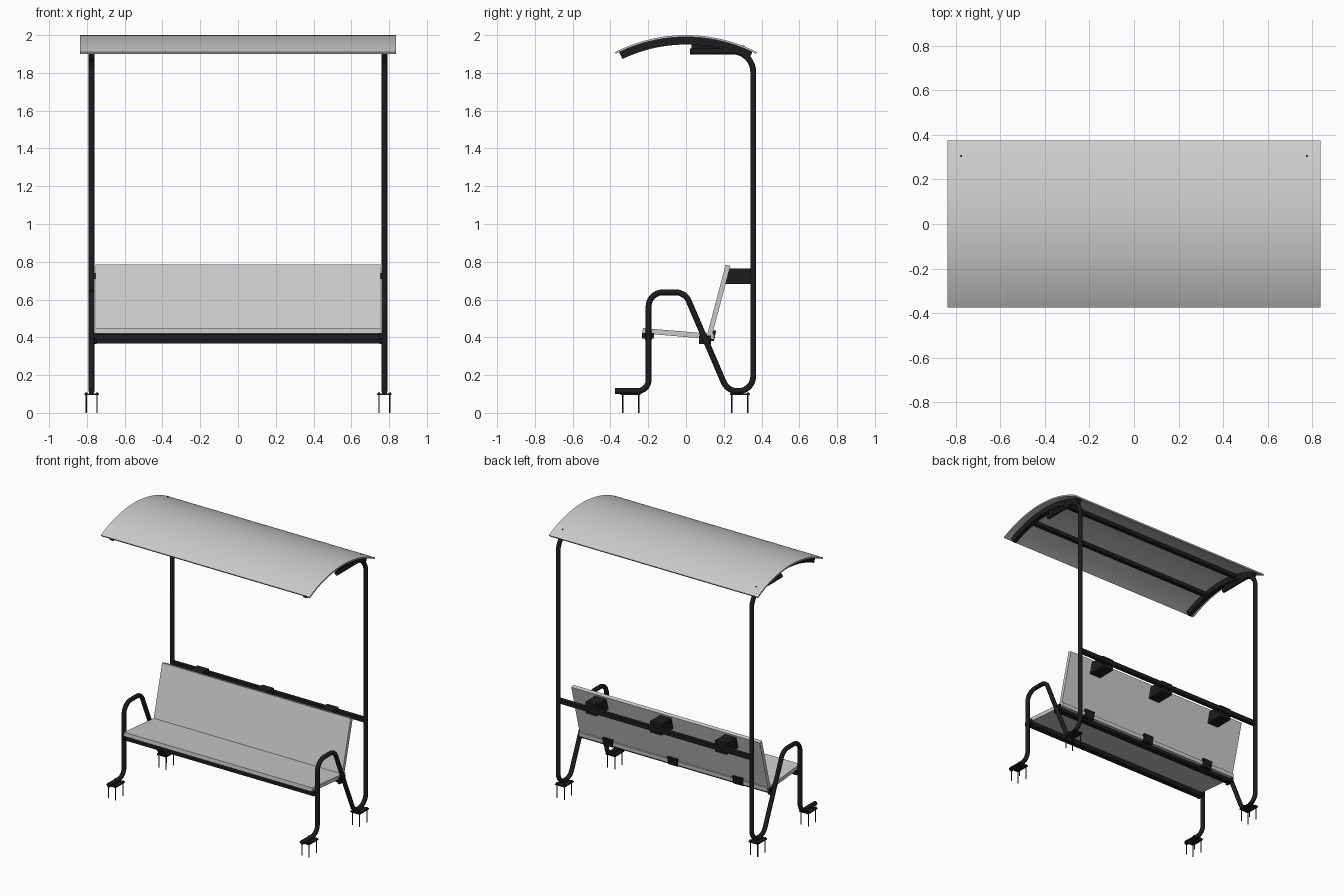
import bpy, bmesh, math
from mathutils import Vector

if "Cube" in bpy.data.objects:
    bpy.data.objects.remove(bpy.data.objects["Cube"])

dark = bpy.data.materials.new("dark_metal")
dark.diffuse_color = (0.012, 0.012, 0.014, 1)
dark.use_nodes = True
dark.node_tree.nodes["Principled BSDF"].inputs["Base Color"].default_value = dark.diffuse_color


def finish(ob, mat, smooth=False):
    if mat:
        ob.data.materials.append(mat)
    if smooth:
        bpy.ops.object.select_all(action='DESELECT')
        ob.select_set(True)
        bpy.context.view_layer.objects.active = ob
        bpy.ops.object.shade_smooth_by_angle(angle=math.radians(35))
    return ob


def prism(name, profile, x0, x1, mat=dark, smooth=False):
    """Extrude a (y, z) profile along x."""
    bm = bmesh.new()
    a = [bm.verts.new((x0, y, z)) for y, z in profile]
    b = [bm.verts.new((x1, y, z)) for y, z in profile]
    n = len(profile)
    bm.faces.new(a)
    bm.faces.new(b[::-1])
    for i in range(n):
        bm.faces.new((a[i], b[i], b[(i + 1) % n], a[(i + 1) % n]))
    bmesh.ops.recalc_face_normals(bm, faces=bm.faces)
    me = bpy.data.meshes.new(name)
    bm.to_mesh(me)
    bm.free()
    ob = bpy.data.objects.new(name, me)
    bpy.context.collection.objects.link(ob)
    return finish(ob, mat, smooth)


def box(name, x0, x1, y0, y1, z0, z1, mat=dark):
    return prism(name, [(y0, z0), (y1, z0), (y1, z1), (y0, z1)], x0, x1, mat)


def slab(name, p, q, t, x0, x1, mat=None):
    """Board whose visible face runs p to q, thickness t to the right of p->q."""
    p, q = Vector(p), Vector(q)
    d = (q - p).normalized()
    n = Vector((d.y, -d.x)) * t
    return prism(name, [p, q, q + n, p + n], x0, x1, mat)


def arc(r0, r1, a0, a1, zc, n=32):
    angs = [math.radians(a0 + (a1 - a0) * i / n) for i in range(n + 1)]
    return ([(r1 * math.sin(a), zc + r1 * math.cos(a)) for a in angs] +
            [(r0 * math.sin(a), zc + r0 * math.cos(a)) for a in reversed(angs)])


def fillet(corners, n=10):
    """Round (y, z, radius) corners into a polyline."""
    out = []
    for i, (y, z, r) in enumerate(corners):
        c = Vector((y, z))
        if r == 0:
            out.append(c)
            continue
        u = (Vector(corners[i - 1][:2]) - c).normalized()
        v = (Vector(corners[i + 1][:2]) - c).normalized()
        half = u.angle(v) / 2
        centre = c + (u + v).normalized() * (r / math.sin(half))
        s = c + u * (r / math.tan(half)) - centre
        e = c + v * (r / math.tan(half)) - centre
        ang = s.angle(e)
        for k in range(n + 1):
            t = k / n
            out.append(centre + (s * math.sin((1 - t) * ang) + e * math.sin(t * ang)) / math.sin(ang))
    return out


def tube(name, x, pts, r):
    cu = bpy.data.curves.new(name, 'CURVE')
    cu.dimensions = '3D'
    cu.bevel_depth = r
    cu.bevel_resolution = 4
    cu.use_fill_caps = True
    sp = cu.splines.new('POLY')
    sp.points.add(len(pts) - 1)
    for p, (y, z) in zip(sp.points, pts):
        p.co = (x, y, z, 1)
    ob = bpy.data.objects.new(name, cu)
    bpy.context.collection.objects.link(ob)
    bpy.ops.object.select_all(action='DESELECT')
    ob.select_set(True)
    bpy.context.view_layer.objects.active = ob
    bpy.ops.object.convert(target='MESH')
    return finish(bpy.context.view_layer.objects.active, dark, True)


def rod(name, x, y, z0, z1, r, sides=10):
    bpy.ops.mesh.primitive_cylinder_add(vertices=sides, radius=r, depth=z1 - z0,
                                        location=(x, y, (z0 + z1) / 2))
    ob = bpy.context.object
    ob.name = name
    return finish(ob, dark)


# Curved roof sheet
R, ZC = 0.826, 1.174
prism("roof_sheet", arc(R - 0.01, R, -27, 27, ZC), -0.837, 0.837, None, True)

# Bent side frames: foot, armrest, lower loop, post and roof arm in one tube
path = fillet([(-0.375, 0.115, 0), (-0.198, 0.115, 0.06), (-0.198, 0.638, 0.075),
               (-0.005, 0.638, 0.075), (0.22, 0.115, 0.08), (0.356, 0.115, 0.08),
               (0.356, 1.914, 0.11), (0.02, 1.914, 0)])
for side, label in ((-1, "left"), (1, "right")):
    cx = side * 0.775
    tube(f"{label}_side_frame", cx, path, 0.0155)
    # Arched roof rib and gusset plate to the arm
    prism(f"{label}_roof_rib", arc(R - 0.05, R - 0.01, -25.7, 25.5, ZC),
          cx - 0.015, cx + 0.015, dark, True)
    prism(f"{label}_roof_gusset", [(0.03, 1.905), (0.29, 1.905), (0.27, 1.93), (0.03, 1.96)],
          cx - 0.006, cx + 0.006)
    for i, y in enumerate((0.09, 0.22)):
        box(f"{label}_gusset_bolt_{i}", cx - 0.019, cx + 0.019, y - 0.006, y + 0.006, 1.938, 1.95)
    # Roof bolt
    rod(f"{label}_roof_bolt", cx, 0.305, 1.925, 1.945, 0.005)
    # Base plates with anchor bolts
    for foot, yc in (("front", -0.293), ("rear", 0.285)):
        box(f"{label}_{foot}_base_plate", cx - 0.038, cx + 0.038, yc - 0.053, yc + 0.053, 0.094, 0.102)
        for sx in (-1, 1):
            for sy in (-1, 1):
                x, y = cx + sx * 0.029, yc + sy * 0.042
                rod(f"{label}_{foot}_anchor", x, y, 0, 0.106, 0.0035)
                rod(f"{label}_{foot}_anchor_nut", x, y, 0.102, 0.109, 0.007, 6)
    # End plates joining the seat rails to the frame
    xs = sorted((side * 0.75, side * 0.768))
    box(f"{label}_front_rail_end", *xs, -0.232, -0.17, 0.393, 0.423)
    box(f"{label}_rear_rail_end", *xs, 0.07, 0.132, 0.365, 0.41)

# Roof purlins
for label, y in (("front", -0.16), ("rear", 0.16)):
    zt = ZC + math.sqrt((R - 0.01) ** 2 - y * y)
    box(f"{label}_roof_purlin", -0.77, 0.77, y - 0.014, y + 0.014, zt - 0.03, zt - 0.002)

# Seat and backrest boards
slab("seat", (-0.228, 0.449), (0.15, 0.417), 0.028, -0.755, 0.755)
slab("backrest", (0.112, 0.414), (0.21, 0.785), 0.026, -0.755, 0.755)

# Seat rails and back rail
box("front_seat_rail", -0.76, 0.76, -0.218, -0.18, 0.386, 0.418)
box("rear_seat_rail", -0.76, 0.76, 0.082, 0.12, 0.368, 0.398)
box("back_rail", -0.775, 0.775, 0.341, 0.369, 0.71, 0.74)

# Backrest brackets and lower angle brackets
for i, x in enumerate((-0.52, 0, 0.52)):
    prism(f"backrest_bracket_{i}", [(0.207, 0.683), (0.345, 0.683), (0.345, 0.765), (0.228, 0.765)],
          x - 0.045, x + 0.045)
    prism(f"lower_bracket_{i}", [(0.08, 0.386), (0.148, 0.38), (0.16, 0.436), (0.144, 0.436),
                                 (0.138, 0.396), (0.08, 0.398)], x - 0.04, x + 0.04)
